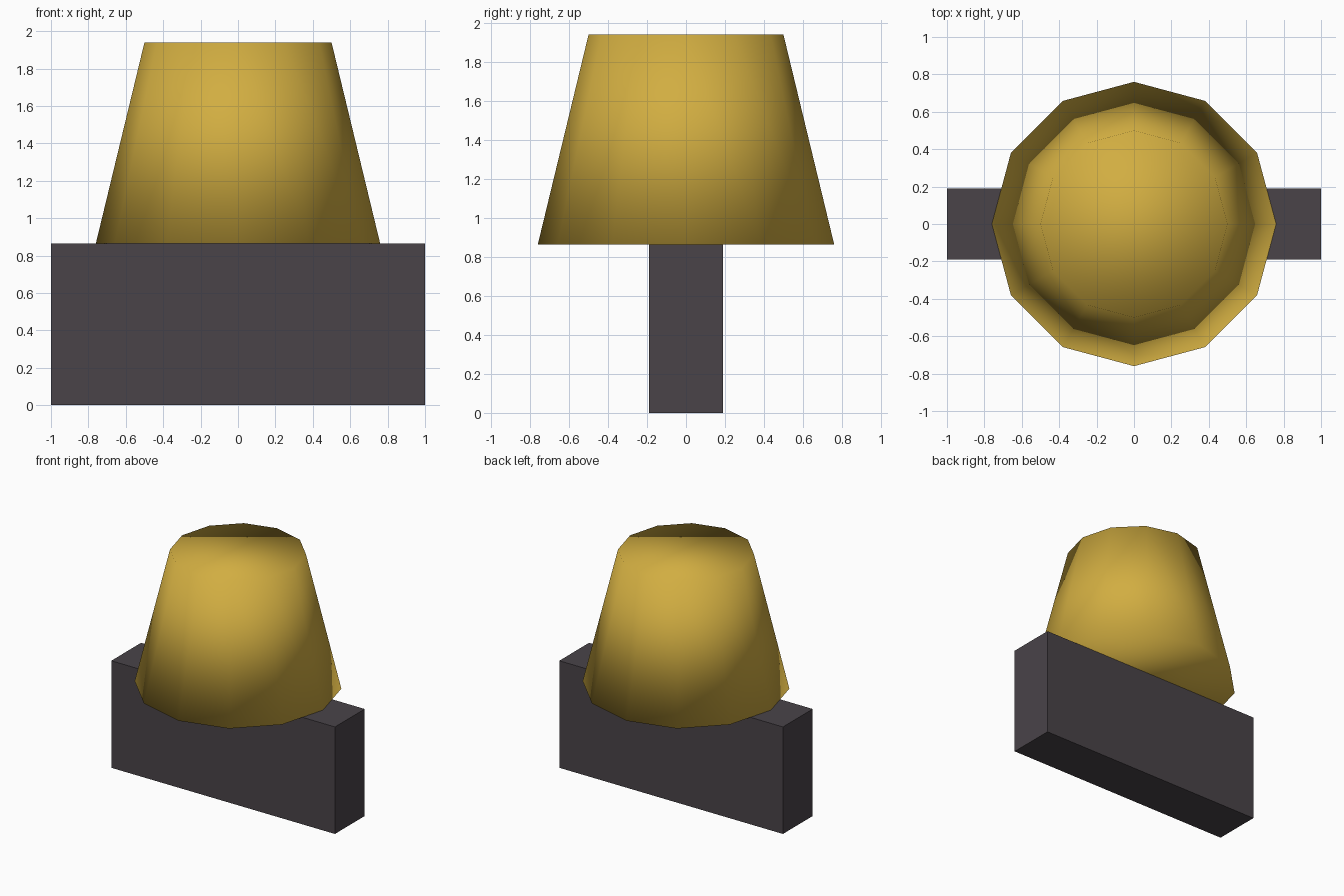
import bpy

if "Cube" in bpy.data.objects:
    bpy.data.objects.remove(bpy.data.objects["Cube"])


def material(name, color):
    mat = bpy.data.materials.new(name)
    mat.diffuse_color = (*color, 1.0)
    mat.use_nodes = True
    mat.node_tree.nodes["Principled BSDF"].inputs["Base Color"].default_value = mat.diffuse_color
    return mat


gold = material("gold", (0.64, 0.42, 0.053))
charcoal = material("charcoal", (0.067, 0.057, 0.066))

BASE_H, TOTAL_H = 0.865, 1.94

# Upright rectangular block
bpy.ops.mesh.primitive_cube_add(size=1, location=(0, 0, BASE_H / 2))
block = bpy.context.object
block.name = "base_block"
block.scale = (2.0, 0.38, BASE_H)
bpy.ops.object.transform_apply(location=False, rotation=False, scale=True)
block.data.materials.append(charcoal)

# Twelve-sided tapered cap, smooth all over including its flat ends
bpy.ops.mesh.primitive_cone_add(
    vertices=12, radius1=0.76, radius2=0.5, depth=TOTAL_H - BASE_H,
    end_fill_type='NGON', location=(0, 0, (BASE_H + TOTAL_H) / 2))
cap = bpy.context.object
cap.name = "tapered_cap"
cap.data.materials.append(gold)
bpy.ops.object.shade_smooth()
